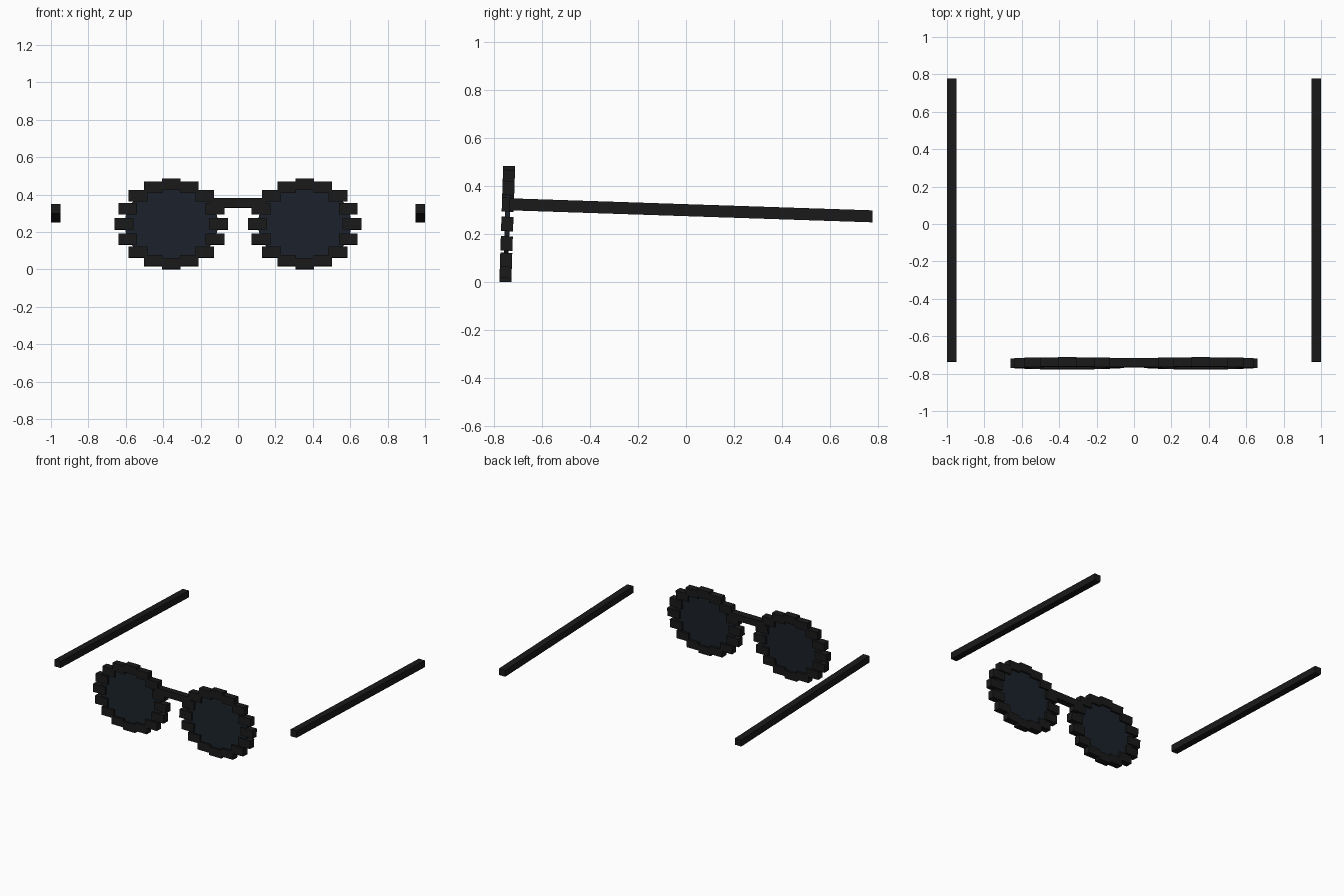
import bpy, bmesh, math
from mathutils import Matrix, Vector

if "Cube" in bpy.data.objects:
    bpy.data.objects.remove(bpy.data.objects["Cube"])

TILT = Matrix.Rotation(math.radians(-1.9), 4, 'X')
FRONT = Matrix.Translation((0, -0.745, 0.243)) @ TILT


def material(name, rgb):
    m = bpy.data.materials.new(name)
    m.diffuse_color = (*rgb, 1)
    m.use_nodes = True
    m.node_tree.nodes["Principled BSDF"].inputs["Base Color"].default_value = m.diffuse_color
    return m


BLACK = material("black_frame", (0.01, 0.01, 0.01))
TINT = material("dark_tint", (0.011, 0.016, 0.024))


def finish(name, bm, mat, matrix):
    me = bpy.data.meshes.new(name)
    bm.to_mesh(me)
    bm.free()
    me.materials.append(mat)
    ob = bpy.data.objects.new(name, me)
    ob.matrix_world = matrix
    bpy.context.collection.objects.link(ob)
    return ob


def add_box(bm, centre, size):
    bmesh.ops.create_cube(bm, size=1, matrix=Matrix.Translation(centre)
                          @ Matrix.Diagonal((*size, 1)))


for side, label in ((-1, "left"), (1, "right")):
    cx = side * 0.3565

    # Rim: ring of sixteen upright blocks
    bm = bmesh.new()
    for i in range(16):
        a = math.tau * i / 16
        add_box(bm, (cx + 0.2525 * math.cos(a), 0, 0.212 * math.sin(a)),
                (0.10, 0.05, 0.06))
    finish(label + "_rim", bm, BLACK, FRONT)

    # Lens: thin oval disc inside the rim
    bm = bmesh.new()
    bmesh.ops.create_cone(bm, cap_ends=True, segments=32, radius1=1, radius2=1,
                          depth=0.02,
                          matrix=Matrix.Translation((cx, 0, 0))
                          @ Matrix.Diagonal((0.25, 1, 0.21, 1))
                          @ Matrix.Rotation(math.pi / 2, 4, 'X'))
    finish(label + "_lens", bm, TINT, FRONT)

    # Temple: straight bar running back
    bm = bmesh.new()
    add_box(bm, (0, 0, 0), (0.05, 1.515, 0.05))
    finish(label + "_temple", bm, BLACK,
           Matrix.Translation((side * 0.975, 0.02, 0.30)) @ TILT)

# Bridge between the rims
bm = bmesh.new()
add_box(bm, (0, 0, 0.112), (0.30, 0.05, 0.05))
finish("bridge", bm, BLACK, FRONT)
